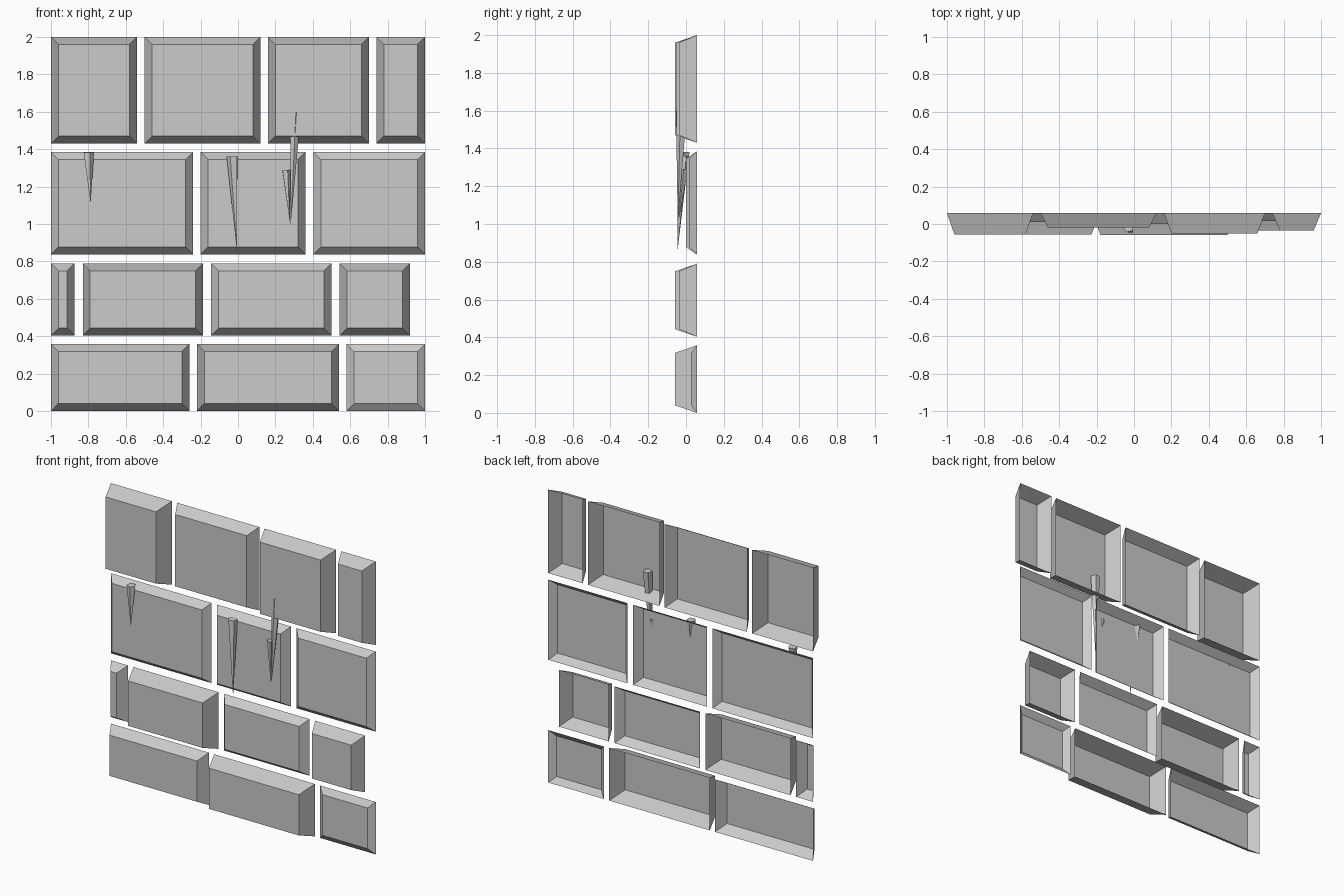
import bpy, bmesh, math
from mathutils import Vector

if "Cube" in bpy.data.objects:
    bpy.data.objects.remove(bpy.data.objects["Cube"])

BACK = 0.058    # rear plane of the wall
INSET = 0.04    # chamfer width of every block


def make_object(name, bm):
    mesh = bpy.data.meshes.new(name)
    bm.to_mesh(mesh)
    bm.free()
    ob = bpy.data.objects.new(name, mesh)
    bpy.context.collection.objects.link(ob)
    return ob


def block(name, x0, x1, z0, z1, front):
    """Open-backed stone: rectangular rear rim tapering to a smaller front face."""
    bm = bmesh.new()

    def ring(y, i):
        return [bm.verts.new(p) for p in (
            (x0 + i, y, z0 + i), (x1 - i, y, z0 + i),
            (x1 - i, y, z1 - i), (x0 + i, y, z1 - i))]

    rear, face = ring(BACK, 0), ring(front, INSET)
    bm.faces.new(face)
    for a in range(4):
        b = (a + 1) % 4
        bm.faces.new((rear[a], rear[b], face[b], face[a]))
    return make_object(name, bm)


def spike(name, top, tip, radius, turn, sides=5):
    """Thin faceted spike with a flat top, pointing down to its tip."""
    bm = bmesh.new()
    top, tip = Vector(top), Vector(tip)
    angles = [math.radians(turn) + math.tau * k / sides for k in range(sides)]
    rim = [bm.verts.new(top + radius * Vector((math.cos(a), math.sin(a), 0)))
           for a in angles]
    point = bm.verts.new(tip)
    bm.faces.new(rim)
    for k in range(sides):
        bm.faces.new((rim[(k + 1) % sides], rim[k], point))
    return make_object(name, bm)


# Courses of stones: (bottom, top, [(left, right, front depth), ...])
courses = [
    (0.0, 0.358, [(-1, -0.26, -0.015), (-0.22, 0.54, -0.058), (0.58, 1, 0.027)]),
    (0.403, 0.79, [(-1, -0.873, -0.005), (-0.83, -0.187, -0.057),
                   (-0.145, 0.5, 0.003), (0.543, 0.92, -0.036)]),
    (0.838, 1.385, [(-1, -0.24, 0.01), (-0.2, 0.36, 0.0), (0.403, 1, 0.015)]),
    (1.43, 2.0, [(-1, -0.54, -0.057), (-0.5, 0.12, -0.02),
                 (0.16, 0.70, -0.05), (0.74, 1, -0.036)]),
]
for row, (z0, z1, stones) in enumerate(courses, 1):
    for col, (x0, x1, front) in enumerate(stones, 1):
        block(f"stone_row{row}_{col}", x0, x1, z0, z1, front)

# Slender spikes hanging in front of the stones
spike("spike_left", (-0.80, -0.008, 1.382), (-0.788, -0.03, 1.11), 0.03, -75)
spike("spike_middle", (-0.03, -0.015, 1.36), (-0.005, -0.046, 0.848), 0.031, -40)
spike("spike_right_short", (0.257, -0.013, 1.29), (0.277, -0.04, 1.01), 0.024, -70)
spike("spike_right_tall", (0.307, -0.022, 1.60), (0.282, -0.044, 1.0), 0.031, -85)
